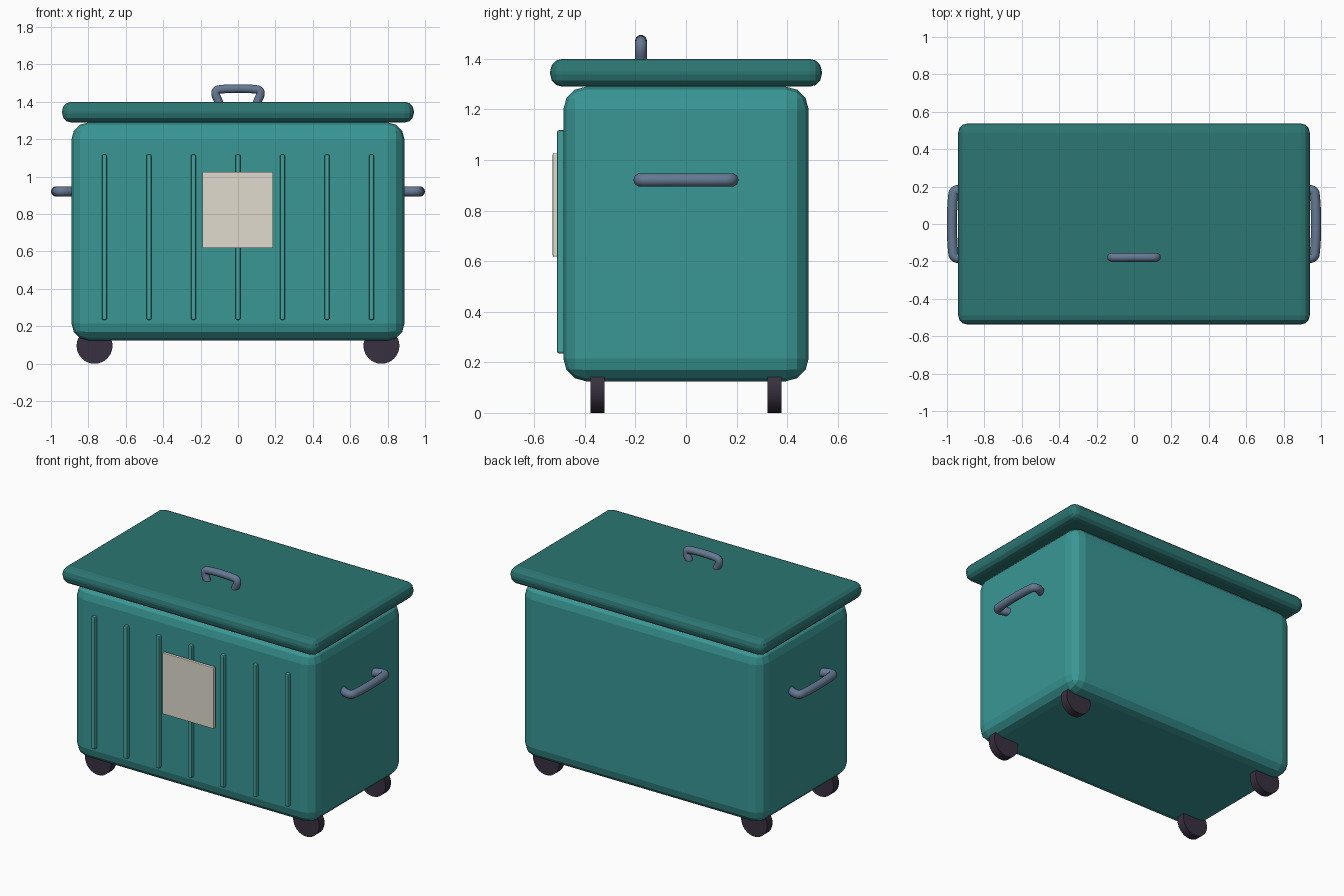
import bpy
import math

if "Cube" in bpy.data.objects:
    bpy.data.objects.remove(bpy.data.objects["Cube"])


def material(name, rgb):
    m = bpy.data.materials.new(name)
    m.diffuse_color = (*rgb, 1)
    m.use_nodes = True
    m.node_tree.nodes["Principled BSDF"].inputs["Base Color"].default_value = m.diffuse_color
    return m


TEAL = material("teal", (0.04, 0.31, 0.30))
DARK_TEAL = material("dark_teal", (0.025, 0.18, 0.17))
RIB_TEAL = material("rib_teal", (0.06, 0.36, 0.34))
STEEL = material("blue_steel", (0.13, 0.19, 0.29))
RUBBER = material("rubber", (0.04, 0.03, 0.05))
CREAM = material("cream", (0.75, 0.71, 0.62))


def box(name, lo, hi, bevel, segments, mat):
    """Bevelled box between two opposite corners."""
    bpy.ops.mesh.primitive_cube_add(
        size=1, location=[(a + b) / 2 for a, b in zip(lo, hi)])
    o = bpy.context.object
    o.name = name
    o.scale = [b - a for a, b in zip(lo, hi)]
    bpy.ops.object.transform_apply(location=False, rotation=False, scale=True)
    mod = o.modifiers.new("bevel", 'BEVEL')
    mod.width, mod.segments = bevel, segments
    o.data.materials.append(mat)
    return o


def tube(name, points, radius, mat):
    """Round bar following a smooth path."""
    cu = bpy.data.curves.new(name, 'CURVE')
    cu.dimensions = '3D'
    cu.bevel_depth, cu.bevel_resolution = radius, 3
    cu.use_fill_caps = True
    cu.resolution_u = 3
    sp = cu.splines.new('BEZIER')
    sp.bezier_points.add(len(points) - 1)
    for bp, p in zip(sp.bezier_points, points):
        bp.co = p
        bp.handle_left_type = bp.handle_right_type = 'AUTO'
    o = bpy.data.objects.new(name, cu)
    bpy.context.collection.objects.link(o)
    cu.materials.append(mat)
    return o


# Bin body and overhanging lid
box("body", (-0.89, -0.485, 0.125), (0.89, 0.485, 1.29), 0.09, 3, TEAL)
box("lid", (-0.94, -0.537, 1.29), (0.94, 0.537, 1.40), 0.048, 3, DARK_TEAL)

# Vertical ribs on the front
for i in range(7):
    x = (i - 3) * 0.238
    box(f"rib_{i + 1}", (x - 0.014, -0.51, 0.235), (x + 0.014, -0.46, 1.118),
        0.008, 2, RIB_TEAL)

# Blank label plate
box("label_plate", (-0.19, -0.527, 0.618), (0.188, -0.505, 1.026), 0.004, 2, CREAM)

# Lid handle: half profile (across, up), mirrored
half = [(0.097, 1.38), (0.107, 1.41), (0.12, 1.442), (0.114, 1.461),
        (0.09, 1.467), (0.045, 1.47)]
path = [(-a, -0.178, z) for a, z in half] + [(0, -0.178, 1.471)]
path += [(a, -0.178, z) for a, z in reversed(half)]
tube("lid_handle", path, 0.024, STEEL)

# Side handles: half profile (along y, outwards), mirrored both ways
half = [(0.155, 0.87), (0.168, 0.905), (0.181, 0.94), (0.174, 0.96),
        (0.145, 0.967), (0.075, 0.972)]
for side, s in (("left", -1), ("right", 1)):
    path = [(s * x, -y, 0.921) for y, x in half] + [(s * 0.973, 0, 0.921)]
    path += [(s * x, y, 0.921) for y, x in reversed(half)]
    tube(f"{side}_side_handle", path, 0.027, STEEL)

# Four wheels
for side, sx in (("left", -1), ("right", 1)):
    for end, sy in (("front", -1), ("back", 1)):
        bpy.ops.mesh.primitive_cylinder_add(
            vertices=32, radius=0.096, depth=0.056,
            location=(sx * 0.767, sy * 0.35, 0.096),
            rotation=(math.pi / 2, 0, 0))
        o = bpy.context.object
        o.name = f"{end}_{side}_wheel"
        o.data.materials.append(RUBBER)
        bpy.ops.object.shade_smooth_by_angle(angle=math.radians(30))
